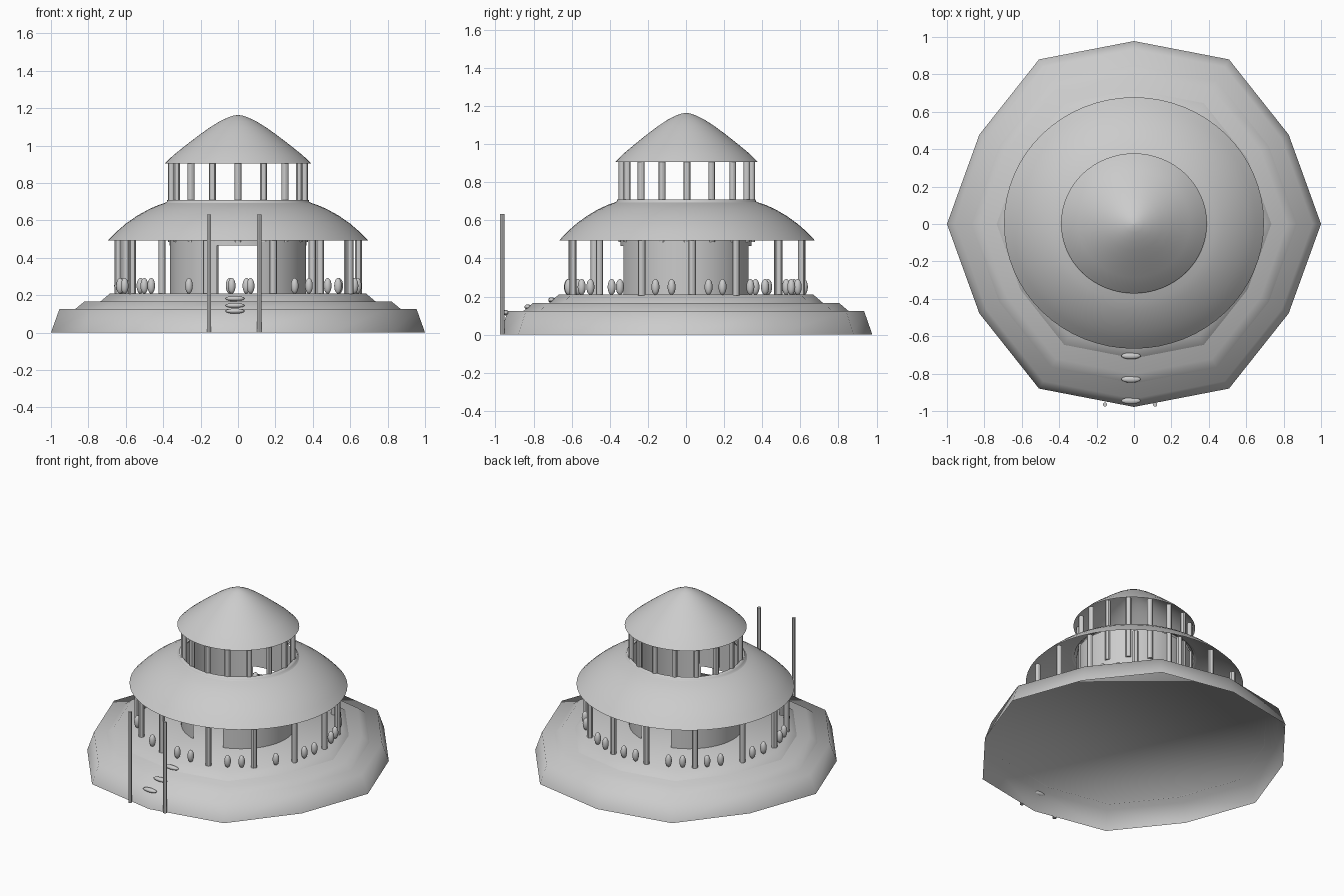
import bpy, bmesh, math

cube = bpy.data.objects.get("Cube")
if cube:
    bpy.data.objects.remove(cube, do_unlink=True)

stone = bpy.data.materials.new("light grey stone")
stone.use_nodes = True
GREY = (0.6, 0.6, 0.6, 1)
stone.diffuse_color = GREY
stone.node_tree.nodes["Principled BSDF"].inputs["Base Color"].default_value = GREY


def finish(name, bm):
    mesh = bpy.data.meshes.new(name)
    bm.to_mesh(mesh)
    bm.free()
    mesh.materials.append(stone)
    for p in mesh.polygons:
        p.use_smooth = True
    obj = bpy.data.objects.new(name, mesh)
    bpy.context.collection.objects.link(obj)
    return obj


def sheet(name, profile, outline, closed=True, cap=False):
    """Loft (scale, z) rings of an outline of (x, y) points into an open shell."""
    bm = bmesh.new()
    rings = [[bm.verts.new((x * s, y * s, z)) for x, y in outline] for s, z in profile]
    n = len(outline)
    for low, high in zip(rings, rings[1:]):
        for i in range(n if closed else n - 1):
            j = (i + 1) % n
            bm.faces.new((low[i], low[j], high[j], high[i]))
    if cap:
        bm.faces.new(rings[-1])
    return finish(name, bm)


def ellipse(rx, ry, start=0, end=360, n=64, cy=0.0):
    full = end - start == 360
    steps = n if full else n - 1
    angles = [math.radians(start + (end - start) * i / steps) for i in range(n)]
    return [(rx * math.cos(a), ry * math.sin(a) + cy) for a in angles]


def on_terrace(degrees):
    a = math.radians(degrees)
    return 0.645 * math.cos(a), 0.62 * math.sin(a)


def column(name, x, y, r, z0, z1):
    bm = bmesh.new()
    bmesh.ops.create_cone(bm, cap_ends=True, segments=12, radius1=r, radius2=r, depth=z1 - z0)
    bmesh.ops.translate(bm, verts=bm.verts, vec=(x, y, (z0 + z1) / 2))
    obj = finish(name, bm)
    bpy.context.view_layer.objects.active = obj
    bpy.ops.object.select_all(action='DESELECT')
    obj.select_set(True)
    bpy.ops.object.shade_smooth_by_angle()


def pebble(name, centre, size):
    bm = bmesh.new()
    bmesh.ops.create_uvsphere(bm, u_segments=14, v_segments=10, radius=1)
    bmesh.ops.scale(bm, verts=bm.verts, vec=size)
    bmesh.ops.translate(bm, verts=bm.verts, vec=centre)
    finish(name, bm)


# Three stacked twelve-sided terraces, each hollow underneath
radii = [1, 0.955, 1.016, 0.978]
plan = []
for i in range(12):
    k = i % 6
    a = math.radians(30 * i)
    r = radii[k if k < 4 else 6 - k]
    plan.append((r * math.cos(a), r * math.sin(a)))
sheet("lower_terrace", [(1, 0), (0.955, 0.125)], plan, cap=True)
sheet("middle_terrace", [(0.875, 0.122), (0.82, 0.167)], plan, cap=True)
sheet("upper_terrace", [(0.738, 0.164), (0.683, 0.21)], plan, cap=True)

# Curved inner walls with a doorway at front and back, and the drum above
for side, start in (("left", -72), ("right", 108)):
    sheet("inner_wall_" + side, [(1, 0.21), (1, 0.465)],
          ellipse(0.365, 0.345, start, start + 144, 32), closed=False)
sheet("wall_drum", [(1, 0.465), (1, 0.70)], ellipse(0.365, 0.345))

# Domed lower roof, open in the middle, with a collar round the opening
sheet("lower_roof", [(0.695, 0.493), (0.65, 0.539), (0.60, 0.582), (0.54, 0.624),
                     (0.48, 0.658), (0.43, 0.68), (0.385, 0.695)],
      ellipse(1, 0.967, cy=0.008))
sheet("roof_collar", [(0.40, 0.688), (0.38, 0.70), (0.378, 0.71), (0.36, 0.71)],
      ellipse(1, 0.96, cy=0.005))

# Bell-shaped upper roof
sheet("upper_roof", [(0.39, 0.905), (0.345, 0.949), (0.30, 0.985), (0.255, 1.02),
                     (0.205, 1.058), (0.15, 1.097), (0.10, 1.128), (0.05, 1.152),
                     (0.02, 1.161), (0.001, 1.163)], ellipse(1, 0.96, cy=0.008))

# Upper columns
for i, (x, y) in enumerate(ellipse(0.355, 0.34, n=16, cy=0.005)):
    column(f"upper_column_{i}", x, y, 0.018, 0.485, 0.915)

# Lower columns under the eaves
for i, a in enumerate((-73, -47, -22, 3, 25, 52, 78, 101, 129, 158, 185, 209, 231, 255)):
    column(f"lower_column_{i}", *on_terrace(a), 0.019, 0.205, 0.512)

# Small bollards between the columns
bollards = (-93, -84, -62, -54, -34, -15, -7, 11, 18, 33, 42, 63, 71, 86, 94,
            114, 122, 136, 144, 165, 174, 192, 200, 219, 246)
for i, a in enumerate(bollards):
    pebble(f"bollard_{i}", (*on_terrace(a), 0.25), (0.021, 0.021, 0.042))

# Stepping stones up the front
for i, (y, z) in enumerate(((-0.945, 0.115), (-0.83, 0.145), (-0.705, 0.182))):
    pebble(f"stepping_stone_{i}", (-0.016, y, z), (0.052, 0.018, 0.014))

# Tall gate posts
for side, x in (("right", -0.155), ("left", 0.113)):
    column("gate_post_" + side, x, -0.965, 0.0115, 0, 0.632)
